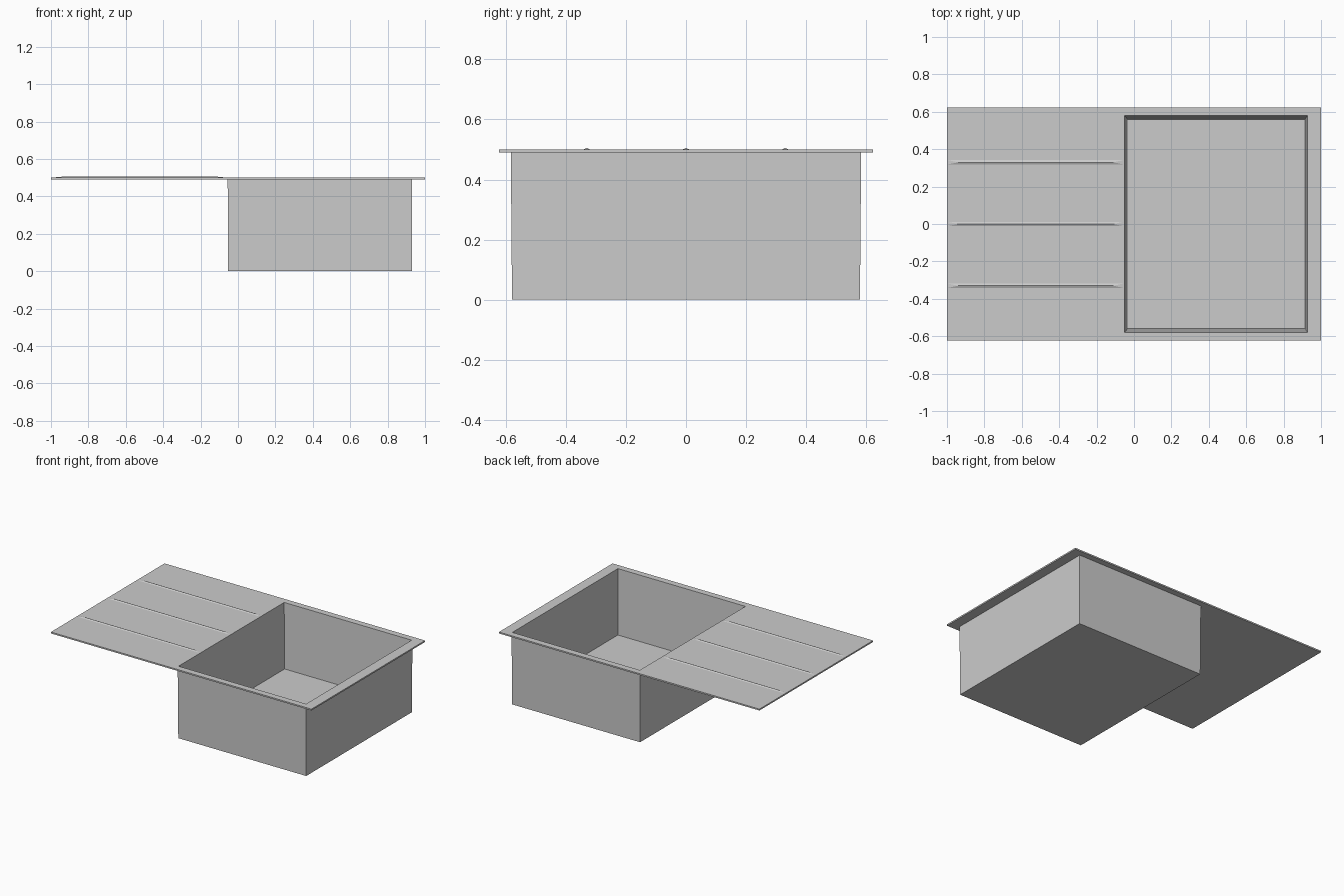
import bpy, bmesh

if "Cube" in bpy.data.objects:
    bpy.data.objects.remove(bpy.data.objects["Cube"])


def make_object(name, bm):
    bmesh.ops.recalc_face_normals(bm, faces=bm.faces[:])
    mesh = bpy.data.meshes.new(name)
    bm.to_mesh(mesh)
    bm.free()
    obj = bpy.data.objects.new(name, mesh)
    bpy.context.collection.objects.link(obj)
    return obj


def stacked_rects(name, rects):
    """Closed solid skinned through rectangles (x0, x1, half_y, z)."""
    bm = bmesh.new()
    rings = []
    for x0, x1, hy, z in rects:
        corners = ((x0, -hy), (x1, -hy), (x1, hy), (x0, hy))
        rings.append([bm.verts.new((x, y, z)) for x, y in corners])
    for a, b in zip(rings, rings[1:]):
        for i in range(4):
            j = (i + 1) % 4
            bm.faces.new((a[i], a[j], b[j], b[i]))
    bm.faces.new(rings[0])
    bm.faces.new(rings[-1])
    return make_object(name, bm)


# Bowl and drainer plate in one skin, from inner floor over the rim to the base
stacked_rects("sink_body", [
    (-0.034, 0.915, 0.56, 0.05),
    (-0.051, 0.928, 0.579, 0.50),
    (-1.0, 1.0, 0.623, 0.50),
    (-1.0, 1.0, 0.623, 0.49),
    (-0.055, 0.931, 0.583, 0.49),
    (-0.053, 0.929, 0.579, 0.0),
])


def drainer_ridge(name, y):
    bm = bmesh.new()
    x0, x1, w, base, top = -0.998, -0.055, 0.012, 0.4995, 0.505
    a, b, c, d = [bm.verts.new((x, y + s, base)) for x, s in
                  ((x0, -w), (x1, -w), (x1, w), (x0, w))]
    e = bm.verts.new((-0.94, y, top))
    f = bm.verts.new((-0.11, y, top))
    for face in ((a, b, f, e), (c, d, e, f), (b, c, f), (d, a, e), (d, c, b, a)):
        bm.faces.new(face)
    return make_object(name, bm)


# Low pitched ridges on the draining area
for i in range(3):
    drainer_ridge(f"drainer_ridge_{i + 1}", (i - 1) * 0.33)
